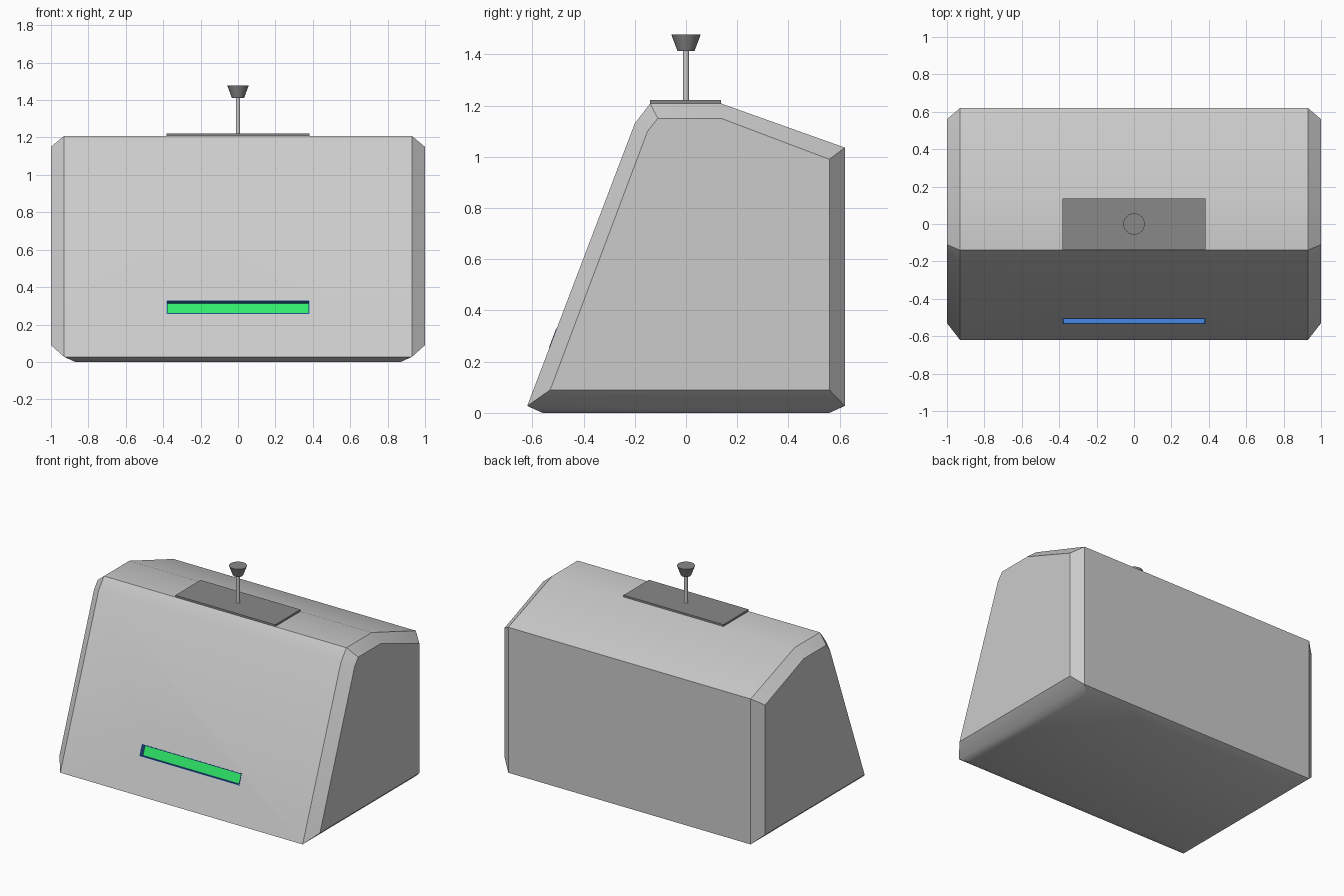
import bpy, bmesh
from math import radians, atan2
from mathutils import Matrix, Vector

if "Cube" in bpy.data.objects:
    bpy.data.objects.remove(bpy.data.objects["Cube"])


def finish(bm, name, color=None, smooth=None, matrix=None):
    bmesh.ops.recalc_face_normals(bm, faces=bm.faces)
    me = bpy.data.meshes.new(name)
    bm.to_mesh(me)
    bm.free()
    ob = bpy.data.objects.new(name, me)
    bpy.context.collection.objects.link(ob)
    if matrix:
        ob.matrix_world = matrix
    if color:
        mat = bpy.data.materials.new(name + "_color")
        mat.diffuse_color = (*color, 1)
        mat.use_nodes = True
        mat.node_tree.nodes["Principled BSDF"].inputs["Base Color"].default_value = mat.diffuse_color
        me.materials.append(mat)
    if smooth:
        shade(ob, smooth)
    return ob


def activate(ob):
    bpy.ops.object.select_all(action='DESELECT')
    ob.select_set(True)
    bpy.context.view_layer.objects.active = ob


def shade(ob, degrees):
    activate(ob)
    bpy.ops.object.shade_smooth_by_angle(angle=radians(degrees))


def box_bm(lo, hi):
    bm = bmesh.new()
    bmesh.ops.create_cube(bm, size=1)
    for v in bm.verts:
        v.co = [l + (c + 0.5) * (h - l) for l, h, c in zip(lo, hi, v.co)]
    return bm


def cone(name, r1, r2, z1, z2, segs, color=None):
    bm = bmesh.new()
    bmesh.ops.create_cone(bm, cap_ends=True, segments=segs, radius1=r1, radius2=r2,
                          depth=z2 - z1, matrix=Matrix.Translation((0, 0, (z1 + z2) / 2)))
    return finish(bm, name, color, 30)


# Body: side profiles (y, z) of the wide section and the chamfered end caps
outer = [(-.62, .027), (-.2, 1.13), (-.14, 1.208), (.137, 1.208), (.62, 1.036), (.62, .027)]
inner = [(-.53, .09), (-.15, 1.10), (-.11, 1.15), (.137, 1.15), (.56, .99), (.56, .09)]
bm = bmesh.new()
rings = [[bm.verts.new((x, y, z)) for y, z in prof]
         for x, prof in ((-1, inner), (-.93, outer), (.93, outer), (1, inner))]
base = [bm.verts.new((x, y, 0)) for x, y in ((-.87, -.56), (.87, -.56), (.87, .56), (-.87, .56))]
bm.faces.new(rings[0])
bm.faces.new(rings[3])
for k in range(3):
    for i in range(6):
        if k == 1 and i == 5:
            continue                       # underside is closed by the base
        j = (i + 1) % 6
        bm.faces.new((rings[k][i], rings[k][j], rings[k + 1][j], rings[k + 1][i]))
rim = [rings[1][0], rings[2][0], rings[2][5], rings[1][5]]
bm.faces.new(base)
for i in range(4):
    j = (i + 1) % 4
    bm.faces.new((rim[i], rim[j], base[j], base[i]))
body = finish(bm, "body")

# Slot frame of reference, tilted with the front face
slot = Matrix.Translation((0, -.519, .292)) @ Matrix.Rotation(-atan2(.42, 1.103), 4, 'X')

# Recess cut into the front face
cutter = finish(box_bm((-.38, -.1, -.036), (.38, .034, .036)), "slot_cutter", matrix=slot)
bpy.context.view_layer.update()
mod = body.modifiers.new("slot", 'BOOLEAN')
mod.operation, mod.solver, mod.object = 'DIFFERENCE', 'EXACT', cutter
activate(body)
bpy.ops.object.modifier_apply(modifier=mod.name)
bpy.data.objects.remove(cutter)
shade(body, 25)

# Blue slot liner with a thin rim
bm = box_bm((-.383, -.002, -.039), (.383, .036, .039))
bm.normal_update()
front = min(bm.faces, key=lambda f: f.calc_center_median().y)
bmesh.ops.inset_region(bm, faces=[front], thickness=.007)
res = bmesh.ops.extrude_face_region(bm, geom=[front])
bmesh.ops.translate(bm, vec=Vector((0, .034, 0)),
                    verts=[g for g in res["geom"] if isinstance(g, bmesh.types.BMVert)])
if front.is_valid:
    bmesh.ops.delete(bm, geom=[front], context='FACES_ONLY')
finish(bm, "slot_liner", (.05, .2, .65), matrix=slot)

# Green strip at the back of the slot
finish(box_bm((-.376, .029, -.032), (.376, .033, .032)), "slot_light", (.03, .85, .15), matrix=slot)

# Top plate, plunger rod and knob
finish(box_bm((-.383, -.14, 1.205), (.383, .137, 1.221)), "top_plate", (.25, .25, .25))
cone("plunger_rod", .012, .012, 1.215, 1.42, 16)
cone("plunger_knob", .033, .057, 1.412, 1.477, 24, (.25, .25, .25))
